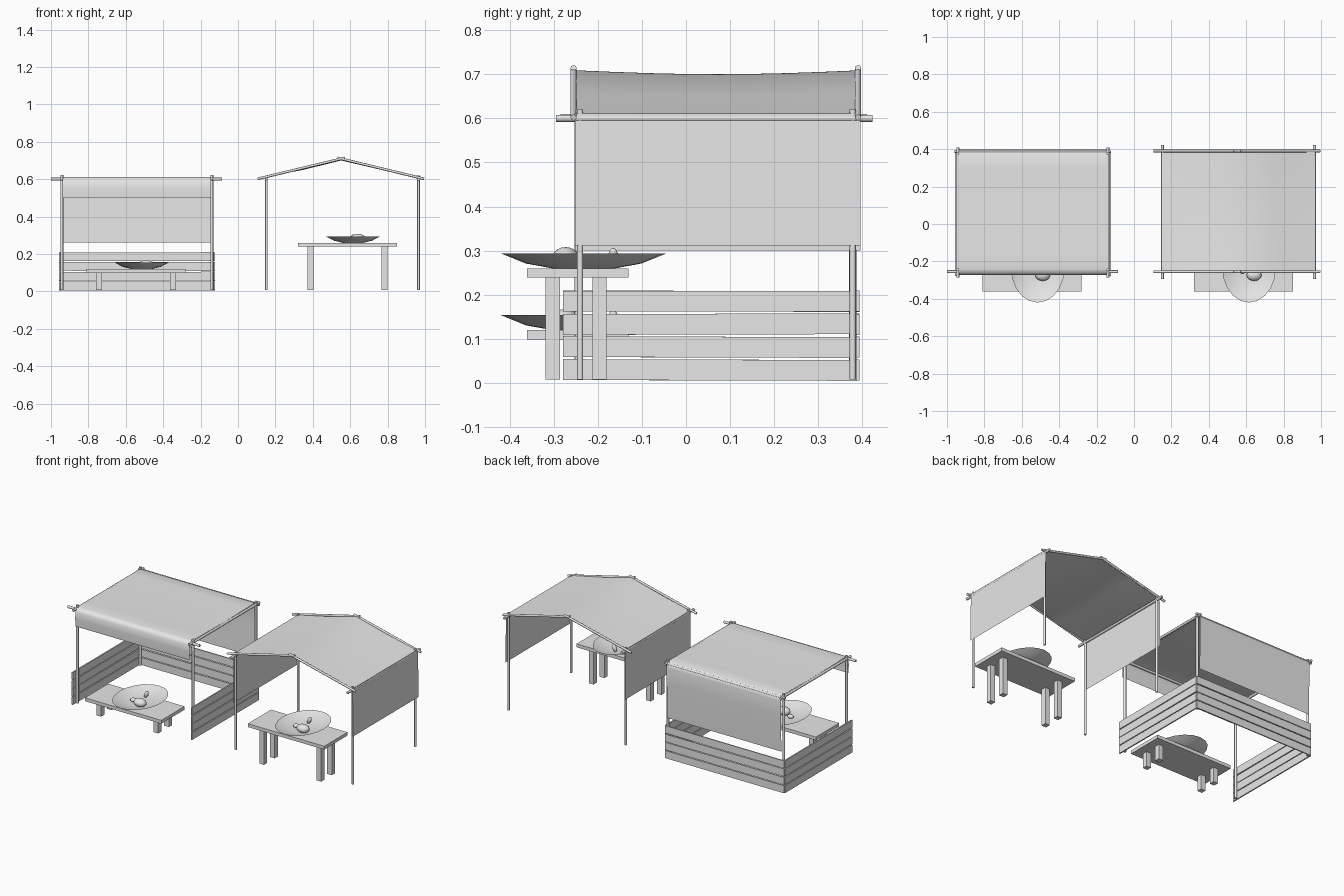
import bpy, bmesh, math, random
from mathutils import Vector, Matrix

if "Cube" in bpy.data.objects:
    bpy.data.objects.remove(bpy.data.objects["Cube"], do_unlink=True)
random.seed(4)

grey = bpy.data.materials.new("plain_grey")
grey.use_nodes = True
grey.diffuse_color = (0.8, 0.8, 0.8, 1)
grey.node_tree.nodes["Principled BSDF"].inputs["Base Color"].default_value = (0.8, 0.8, 0.8, 1)


def finish(name, bm, smooth=None):
    mesh = bpy.data.meshes.new(name)
    bm.to_mesh(mesh)
    bm.free()
    ob = bpy.data.objects.new(name, mesh)
    bpy.context.collection.objects.link(ob)
    mesh.materials.append(grey)
    if smooth:
        bpy.ops.object.select_all(action="DESELECT")
        ob.select_set(True)
        bpy.context.view_layer.objects.active = ob
        bpy.ops.object.shade_smooth_by_angle(angle=math.radians(smooth))
    return ob


def box(name, x, y, z, tilt=0, axis="X"):
    """Box from (min, max) pairs, with an optional small tilt."""
    bm = bmesh.new()
    size = [b - a for a, b in (x, y, z)]
    mid = [(a + b) / 2 for a, b in (x, y, z)]
    mat = Matrix.Translation(mid) @ Matrix.Rotation(tilt, 4, axis) @ Matrix.Diagonal((*size, 1))
    bmesh.ops.create_cube(bm, size=1, matrix=mat)
    return finish(name, bm)


def pole(name, start, end, radius=0.008):
    bm = bmesh.new()
    a, b = Vector(start), Vector(end)
    turn = (b - a).to_track_quat("Z", "Y").to_matrix().to_4x4()
    bmesh.ops.create_cone(bm, cap_ends=True, segments=8, radius1=radius, radius2=radius,
                          depth=(b - a).length, matrix=Matrix.Translation((a + b) / 2) @ turn)
    return finish(name, bm, 50)


def sheet(name, rows, smooth):
    """Cloth surface through rows of points."""
    bm = bmesh.new()
    grid = [[bm.verts.new(p) for p in row] for row in rows]
    for r, s in zip(grid, grid[1:]):
        for i in range(len(r) - 1):
            bm.faces.new((r[i], r[i + 1], s[i + 1], s[i]))
    bmesh.ops.recalc_face_normals(bm, faces=bm.faces)
    return finish(name, bm, smooth)


def ball(name, centre, size, tilt=0):
    bm = bmesh.new()
    mat = Matrix.Translation(centre) @ Matrix.Rotation(tilt, 4, "Y") @ Matrix.Diagonal((*size, 1))
    bmesh.ops.create_uvsphere(bm, u_segments=16, v_segments=10, radius=1, matrix=mat)
    return finish(name, bm, 60)


def dish(name, cx, cy, z):
    """Wide shallow oval dish."""
    profile = [(0.0, 0.004), (0.4, 0.002), (0.72, 0.013), (1, 0.032),
               (0.7, 0.009), (0.38, -0.002), (0.0, -0.002)]
    sides = 20
    rows = [[(cx + r * 0.144 * math.cos(t), cy + r * 0.188 * math.sin(t), z + h)
             for t in (2 * math.pi * i / sides for i in range(sides + 1))] for r, h in profile]
    ob = sheet(name, rows, 60)
    bm = bmesh.new()
    bm.from_mesh(ob.data)
    bmesh.ops.remove_doubles(bm, verts=bm.verts, dist=0.0001)
    bmesh.ops.recalc_face_normals(bm, faces=bm.faces)
    bm.to_mesh(ob.data)
    bm.free()


def table(side, cx, top):
    """Table with four legs, a dish and the food in it."""
    box(side + "_table_top", (cx - 0.265, cx + 0.265), (-0.36, -0.13), (top - 0.021, top))
    for i, lx in enumerate((cx - 0.198, cx + 0.198)):
        for j, ly in enumerate((-0.302, -0.196)):
            box(f"{side}_table_leg_{i}{j}", (lx - 0.016, lx + 0.016),
                (ly - 0.016, ly + 0.016), (0.008, top - 0.02))
    bx = cx + 0.03
    dish(side + "_dish", bx, -0.232, top + 0.002)
    ball(side + "_round_food", (bx + 0.027, -0.273, top + 0.023), (0.04, 0.031, 0.025))
    ball(side + "_small_food", (bx - 0.035, -0.25, top + 0.014), (0.02, 0.015, 0.012))
    ball(side + "_long_food", (bx - 0.005, -0.165, top + 0.024), (0.012, 0.012, 0.023), 0.4)


table("fenced_stall", -0.545, 0.12)
table("gabled_stall", 0.585, 0.26)

# Fenced stall: posts, rails, fence and draped cloth
LX, RX, FY, BY = -0.942, -0.14, -0.245, 0.378
for i, x in enumerate((LX, RX)):
    for j, y in enumerate((FY, BY)):
        pole(f"fenced_post_{i}{j}", (x, y, 0.008), (x, y, 0.622))
    pole(f"fenced_side_rail_{i}", (x, -0.285, 0.602), (x, 0.41, 0.602))
pole("fenced_front_rail", (-1.0, -0.255, 0.6), (-0.085, -0.255, 0.6))
pole("fenced_back_rail", (-0.96, 0.388, 0.6), (-0.125, 0.388, 0.6))

for n in range(4):
    z = (0.006 + n * 0.052, 0.053 + n * 0.052)
    for i, x in enumerate((LX - 0.012, RX + 0.012)):
        box(f"side_plank_{i}{n}", (x - 0.004, x + 0.004), (-0.279, 0.387), z,
            random.uniform(-0.004, 0.004))
    box(f"back_plank_{n}", (LX - 0.012, RX + 0.012), (0.386, 0.393), z,
        random.uniform(-0.003, 0.003), "Y")

drape = [(-0.272, 0.5), (-0.274, 0.55), (-0.272, 0.59), (-0.262, 0.607), (-0.24, 0.612),
         (-0.16, 0.61), (0.07, 0.608), (0.3, 0.61), (0.375, 0.611), (0.394, 0.603),
         (0.399, 0.58), (0.398, 0.48), (0.396, 0.37), (0.393, 0.262)]
sheet("fenced_cloth", [[(x, y, z) for x in (LX + 0.005, RX - 0.005)] for y, z in drape], 80)

# Gabled stall: posts, rafters, rails and cloth with hanging sides
LX, RX, RIDGE = 0.152, 0.965, 0.552
for i, x in enumerate((LX, RX)):
    for j, y in enumerate((-0.24, 0.378)):
        pole(f"gabled_post_{i}{j}", (x, y, 0.008), (x, y, 0.62), 0.007)
    pole(f"gabled_side_rail_{i}", (x, -0.295, 0.6), (x, 0.423, 0.6))
for j, y in enumerate((-0.255, 0.39)):
    for i, x in enumerate((0.105, 0.995)):
        inner = RIDGE + (0.02 if x < RIDGE else -0.02)
        pole(f"rafter_{i}{j}", (x, y, 0.602), (inner, y, 0.714), 0.007)

gable = [(LX - 0.008, 0.3, 0), (LX - 0.008, 0.45, 0), (LX - 0.006, 0.611, 0),
         (0.35, 0.655, 0.5), (RIDGE, 0.709, 1), (0.76, 0.656, 0.5),
         (RX + 0.006, 0.611, 0), (RX + 0.008, 0.45, 0), (RX + 0.008, 0.312, 0)]
steps = 9
rows = []
for x, z, sag in gable:
    rows.append([(x, -0.252 + 0.648 * k / (steps - 1),
                  z - 0.009 * sag * math.sin(math.pi * k / (steps - 1))) for k in range(steps)])
sheet("gabled_cloth", rows, 40)
